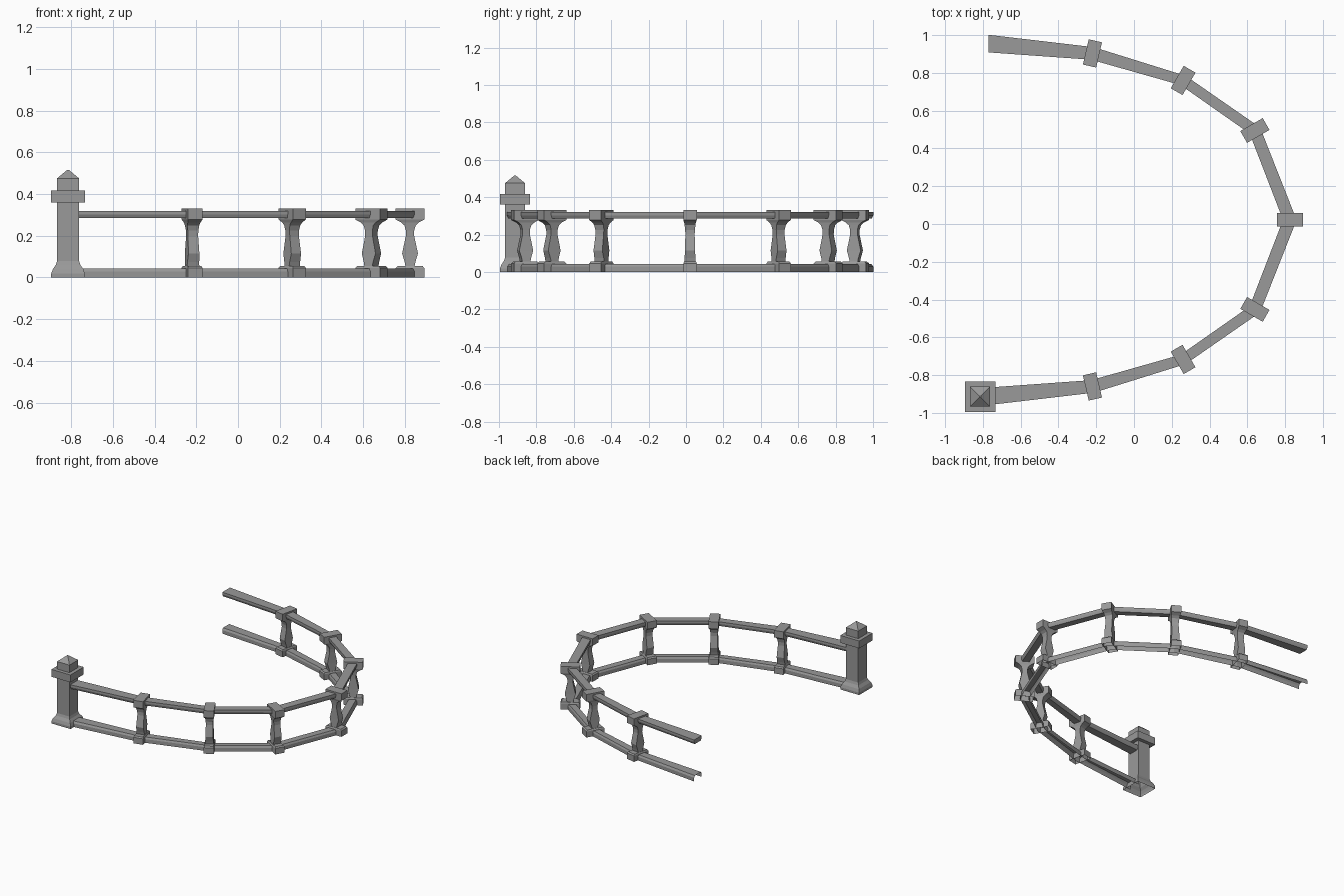
import bpy, bmesh
from math import radians, sin, cos
from mathutils import Vector

cube = bpy.data.objects.get("Cube")
if cube:
    bpy.data.objects.remove(cube, do_unlink=True)

stone = bpy.data.materials.new("grey_stone")
stone.use_nodes = True
colour = (0.32, 0.32, 0.32, 1)
stone.diffuse_color = colour
stone.node_tree.nodes["Principled BSDF"].inputs["Base Color"].default_value = colour


def finish(bm, name):
    bmesh.ops.remove_doubles(bm, verts=bm.verts, dist=1e-5)
    bmesh.ops.recalc_face_normals(bm, faces=bm.faces)
    mesh = bpy.data.meshes.new(name)
    bm.to_mesh(mesh)
    bm.free()
    mesh.materials.append(stone)
    obj = bpy.data.objects.new(name, mesh)
    bpy.context.collection.objects.link(obj)
    return obj


def skin(bm, rings, closed=True):
    """Join successive rings of vertices with quads."""
    for a, b in zip(rings, rings[1:]):
        n = len(a)
        for i in range(n if closed else n - 1):
            j = (i + 1) % n
            bm.faces.new((a[i], a[j], b[j], b[i]))


def stack(name, levels, place, angle=0):
    """Rectangular tower from (half depth, half thickness, height) levels, open below."""
    bm = bmesh.new()
    corners = ((-1, -1), (1, -1), (1, 1), (-1, 1))
    rings = [[bm.verts.new((sx * t, sy * d, z)) for sx, sy in corners]
             for d, t, z in levels]
    skin(bm, rings)
    bm.faces.new(rings[-1])
    obj = finish(bm, name)
    obj.location = (*place, 0)
    obj.rotation_euler.z = radians(angle)
    return obj


# Half of the curved path: x, y, tangent angle, rail width
half = [(-0.77, -0.912, 0, 0.093), (-0.22, -0.86, 13, 0.068),
        (0.26, -0.717, 30, 0.056), (0.64, -0.452, 60, 0.064)]
MID = 0.0215
path = half + [(0.825, MID, 90, 0.072)]
path += [(x, 2 * MID - y, 180 - a, w) for x, y, a, w in reversed(half)]


def rail(name, section, closed):
    """Sweep a section of (width fraction, height) along the path."""
    bm = bmesh.new()
    rings = []
    for x, y, a, w in path:
        normal = Vector((sin(radians(a)), -cos(radians(a)), 0))
        rings.append([bm.verts.new(Vector((x, y, z)) + normal * f * w)
                      for f, z in section])
    skin(bm, rings, closed)
    if closed:
        bm.faces.new(rings[0])
        bm.faces.new(rings[-1])
    return finish(bm, name)


# Handrail: a slab tapering inward underneath
rail("top_rail", [(-.5, .32), (.5, .32), (.5, .303), (.4, .285),
                  (-.4, .285), (-.5, .303)], True)
# Foot rail: a chamfered channel open below
rail("bottom_rail", [(-.5, 0), (-.5, .028), (-.4, .042),
                     (.4, .042), (.5, .028), (.5, 0)], False)

# Flat balusters with block foot, belly, neck and flared cap
baluster = [(.0685, .036, 0), (.0685, .036, .046), (.06, .032, .055),
            (.022, .03, .055), (.026, .029, .075), (.038, .027, .115),
            (.02, .025, .2), (.02, .026, .225), (.027, .029, .25),
            (.042, .031, .264), (.0685, .036, .278), (.0685, .036, .332)]
for i, (x, y, a, w) in enumerate(path[1:-1], 1):
    stack(f"baluster_{i}", baluster, (x, y), a)

# End pillar: flared foot, shaft, collar and pyramid finial
pillar = [(s, s, z) for s, z in
          [(.081, 0), (.081, .018), (.073, .04), (.059, .06), (.053, .078),
           (.053, .36), (.081, .36), (.081, .417), (.053, .417),
           (.053, .475), (.004, .516)]]
stack("end_pillar", pillar, (-0.815, -0.914))
